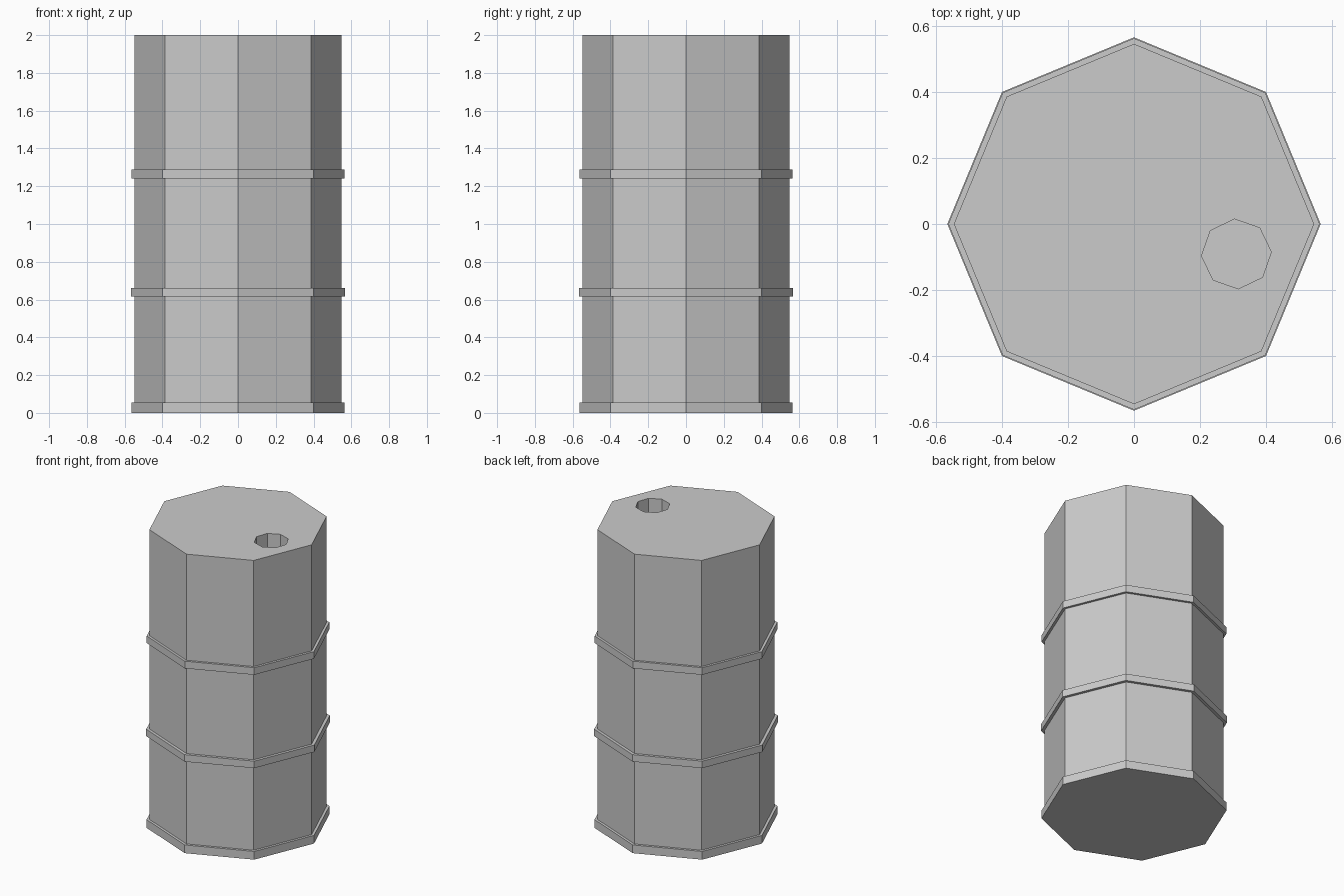
import bpy, bmesh
from math import cos, sin, tau, radians

if "Cube" in bpy.data.objects:
    bpy.data.objects.remove(bpy.data.objects["Cube"])

SIDES = 8


def loft(name, sections, closed=False):
    """Join octagon sections (radius, z, centre x, centre y, turn) in order."""
    bm = bmesh.new()
    rings = []
    for r, z, cx, cy, turn in sections:
        rings.append([bm.verts.new((cx + r * cos(turn + tau * i / SIDES),
                                    cy + r * sin(turn + tau * i / SIDES), z))
                      for i in range(SIDES)])
    pairs = list(zip(rings, rings[1:]))
    if closed:
        pairs.append((rings[-1], rings[0]))
    else:
        bm.faces.new(rings[0])
        bm.faces.new(rings[-1])
    for a, b in pairs:
        for i in range(SIDES):
            j = (i + 1) % SIDES
            bm.faces.new((a[i], a[j], b[j], b[i]))
    bmesh.ops.recalc_face_normals(bm, faces=bm.faces)
    mesh = bpy.data.meshes.new(name)
    bm.to_mesh(mesh)
    bm.free()
    obj = bpy.data.objects.new(name, mesh)
    bpy.context.collection.objects.link(obj)
    return obj


def level(r, z):
    return (r, z, 0, 0, 0)


def opening(z):
    return (0.106, z, 0.311, -0.091, radians(3.2))


R = 0.547

# Barrel: foot flange, wall, flat lid with a recessed filler hole
loft("barrel_body", [level(0.565, 0), level(0.565, 0.055), level(R, 0.055),
                     level(R, 2.0), opening(2.0), opening(1.85)])

# Raised hoops around the wall
for name, r, low, high in (("lower_hoop", 0.567, 0.615, 0.662),
                           ("upper_hoop", 0.564, 1.24, 1.288)):
    inner = R - 0.01
    loft(name, [level(inner, low), level(r, low),
                level(r, high), level(inner, high)], closed=True)
